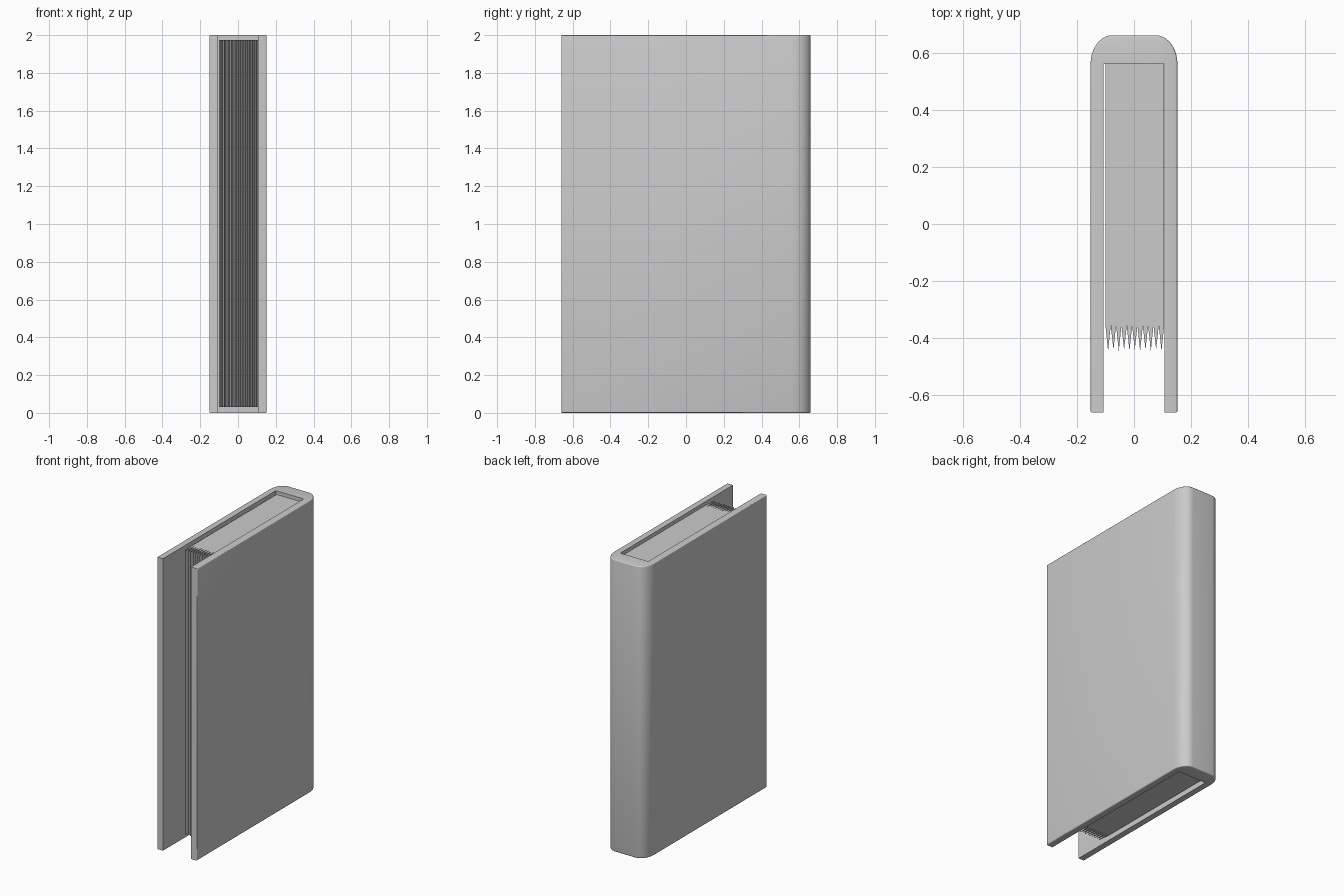
import bpy, bmesh, math

if "Cube" in bpy.data.objects:
    bpy.data.objects.remove(bpy.data.objects["Cube"])


def extrude_profile(name, pts, z0, z1):
    """Extrude a closed xy outline from z0 to z1."""
    bm = bmesh.new()
    low = [bm.verts.new((x, y, z0)) for x, y in pts]
    high = [bm.verts.new((x, y, z1)) for x, y in pts]
    bm.faces.new(low)
    bm.faces.new(high)
    n = len(pts)
    for i in range(n):
        j = (i + 1) % n
        bm.faces.new((low[i], low[j], high[j], high[i]))
    bmesh.ops.recalc_face_normals(bm, faces=bm.faces)
    bm.normal_update()
    return bm, low + high


def make_object(name, bm):
    me = bpy.data.meshes.new(name)
    bm.to_mesh(me)
    bm.free()
    ob = bpy.data.objects.new(name, me)
    bpy.context.collection.objects.link(ob)
    return ob


# Cover: two boards joined by a rounded spine
W, D = 0.152, 0.66
RX, RY = 0.075, 0.10
STEPS = 10
arc = []
for i in range(STEPS + 1):
    a = math.pi / 2 * i / STEPS
    arc.append((W - RX + RX * math.cos(a), D - RY + RY * math.sin(a)))
outer = [(W, -D)] + arc + [(-x, y) for x, y in reversed(arc)] + [(-W, -D)]
inner = [(-0.106, -D), (-0.106, 0.56), (0.106, 0.56), (0.106, -D)]
bm, verts = extrude_profile("cover", outer + inner, 0, 2)

# Soften only the outside edges of the cover
n = len(outer + inner)
outside = {v for i, v in enumerate(verts) if i % n < len(outer)}
edges = [e for e in bm.edges if all(v in outside for v in e.verts)
         and e.calc_face_angle(0) > math.radians(40)]
bmesh.ops.bevel(bm, geom=edges, offset=0.007, segments=3, profile=0.5,
                affect='EDGES', clamp_overlap=True)
cover = make_object("cover", bm)
bpy.context.view_layer.objects.active = cover
cover.select_set(True)
bpy.ops.object.shade_smooth_by_angle(angle=math.radians(35))

# Page block: fore edge is a row of sharp page bundles
X0, X1, TEETH = -0.100, 0.1055, 11
pitch = (X1 - X0) / TEETH
fore = []
for i in range(TEETH):
    x = X0 + i * pitch
    fore.append((x, -0.355))
    fore.append((x + pitch * 0.5, -0.445 + 0.005 * (i % 2)))
fore.append((X1, -0.355))
bm, _ = extrude_profile("pages", fore + [(X1, 0.56), (X0, 0.56)], 0.03, 1.975)
make_object("pages", bm)
